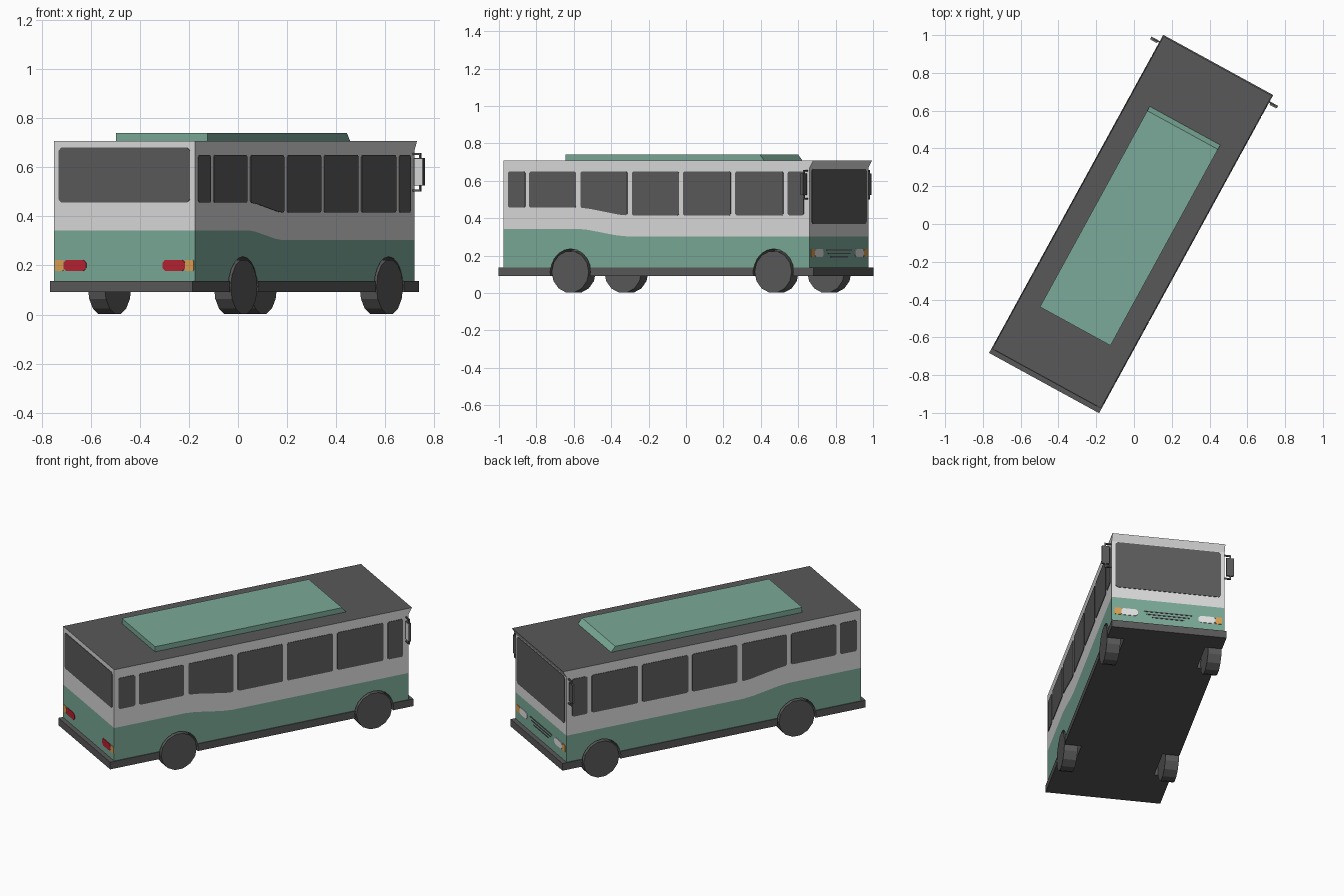
import bpy, bmesh
from math import radians
from mathutils import Matrix, Vector

cube = bpy.data.objects.get("Cube")
if cube:
    bpy.data.objects.remove(cube, do_unlink=True)

# Whole vehicle is turned about z; parts are built with +y forward, +x to the side
PLACE = Matrix.Translation((-0.015, 0, 0)) @ Matrix.Rotation(radians(-28.7), 4, 'Z')
HALF_W, HALF_L = 0.327, 0.932
BASE_TOP, ROOF = 0.137, 0.708


def material(name, rgb):
    lin = [((c / 255 + 0.055) / 1.055) ** 2.4 for c in rgb] + [1]
    m = bpy.data.materials.new(name)
    m.use_nodes = True
    m.diffuse_color = lin
    node = next(n for n in m.node_tree.nodes if n.type == 'BSDF_PRINCIPLED')
    node.inputs["Base Color"].default_value = lin
    return m


WHITE = material("white paint", (218, 218, 218))
TEAL = material("teal paint", (122, 170, 152))
DARK = material("dark grey", (89, 89, 89))
GLASS = material("window glass", (91, 91, 91))
RED = material("red lamp", (183, 34, 50))
ORANGE = material("orange lamp", (220, 160, 82))
LAMP = material("clear lamp", (228, 228, 228))


def finish(name, bm, *mats):
    bmesh.ops.recalc_face_normals(bm, faces=bm.faces)
    mesh = bpy.data.meshes.new(name)
    bm.to_mesh(mesh)
    bm.free()
    for m in mats:
        mesh.materials.append(m)
    obj = bpy.data.objects.new(name, mesh)
    bpy.context.collection.objects.link(obj)
    obj.matrix_world = PLACE
    return obj


def prism(name, pts, push, *mats):
    """Polygon of 3D points extruded along a vector."""
    bm = bmesh.new()
    face = bm.faces.new([bm.verts.new(p) for p in pts])
    new = bmesh.ops.extrude_face_region(bm, geom=[face], use_keep_orig=True)["geom"]
    bmesh.ops.translate(bm, vec=push, verts=[v for v in new if isinstance(v, bmesh.types.BMVert)])
    return finish(name, bm, *mats)


def across(name, profile, half, *mats):
    """Side profile (y, z) extruded over the full width."""
    return prism(name, [(-half, y, z) for y, z in profile], (2 * half, 0, 0), *mats)


def box(name, x, y, z, mat):
    return prism(name, [(x[0], y[0], z[0]), (x[1], y[0], z[0]), (x[1], y[1], z[0]), (x[0], y[1], z[0])],
                 (0, 0, z[1] - z[0]), mat)


def clip_corners(pts, r):
    """Replace each corner by two points a little along its edges."""
    out = []
    for i, p in enumerate(pts):
        p = Vector(p)
        for q in (pts[i - 1], pts[(i + 1) % len(pts)]):
            out.append(p + (Vector(q) - p).normalized() * r)
    return out


def side_plate(name, side, pts, mat):
    prism(name, [(side * (HALF_W - 0.001), y, z) for y, z in clip_corners(pts, 0.008)],
          (side * 0.004, 0, 0), mat)


def end_plate(name, end, x, z, mat, clip=0.004):
    pts = [(x[0], z[0]), (x[1], z[0]), (x[1], z[1]), (x[0], z[1])]
    prism(name, [(a, end * (HALF_L - 0.001), b) for a, b in clip_corners(pts, clip)],
          (0, end * 0.004, 0), mat)


def cylinder(name, x0, x1, y, z, r, sides, mat):
    bm = bmesh.new()
    bmesh.ops.create_cone(bm, cap_ends=True, segments=sides, radius1=r, radius2=r, depth=abs(x1 - x0),
                          matrix=Matrix.Translation(((x0 + x1) / 2, y, z)) @ Matrix.Rotation(radians(90), 4, 'Y'))
    return finish(name, bm, mat)


# Body: teal lower half and white upper half share a stepped waistline
waist = [(HALF_L, 0.303), (-0.185, 0.303), (-0.25, 0.309), (-0.42, 0.338), (-0.48, 0.343), (-HALF_L, 0.343)]
lower = across("lower_body", [(-HALF_L, BASE_TOP - 0.004), (HALF_L, BASE_TOP - 0.004)] + waist, HALF_W, TEAL)
upper = across("upper_body", waist + [(-HALF_L, ROOF), (HALF_L + 0.022, ROOF), (HALF_L, 0.668)],
               HALF_W, WHITE, DARK)
for f in upper.data.polygons:
    if f.normal.z > 0.9 and f.center.z > 0.7:
        f.material_index = 1

# Bumper skirt and floor
skirt = box("skirt_and_floor", (-0.332, 0.332), (-0.96, 0.96), (0.092, BASE_TOP), DARK)

# Roof unit with a sloping front
across("roof_unit", [(-0.617, ROOF - 0.002), (0.595, ROOF - 0.002), (0.567, 0.74), (-0.617, 0.74)], 0.213, TEAL)

# Wheels and their wells
for side, side_name in ((1, "right"), (-1, "left")):
    for y, end_name in ((0.713, "front"), (-0.524, "rear")):
        cutter = cylinder("well_cutter", side * 0.235, side * 0.37, y, 0.113, 0.123, 20, DARK)
        for body in (lower, skirt):
            mod = body.modifiers.new("wheel_well", 'BOOLEAN')
            mod.operation = 'DIFFERENCE'
            mod.solver = 'EXACT'
            mod.material_mode = 'TRANSFER'
            mod.object = cutter
            bpy.context.view_layer.objects.active = body
            bpy.ops.object.modifier_apply(modifier=mod.name)
        bpy.data.objects.remove(cutter, do_unlink=True)
        cylinder(f"{end_name}_{side_name}_wheel", side * 0.254, side * 0.332, y, 0.113, 0.113, 14, DARK)

# Side windows: sills drop from the rear towards the front
spans = [(-0.905, -0.80), (-0.775, -0.49), (-0.463, -0.178), (-0.15, 0.137),
         (0.162, 0.453), (0.48, 0.773), (0.80, 0.897)]
HIGH, LOW, HEAD = 0.456, 0.415, 0.65
for side, side_name in ((1, "right"), (-1, "left")):
    for i, (a, b) in enumerate(spans):
        sill_a = HIGH if i < 3 else LOW
        sill_b = HIGH if i < 2 else LOW
        sill = [(a, sill_a), (b, sill_b)]
        if i == 2:
            sill = [(a, HIGH), (a + 0.06, HIGH - 0.006), (b - 0.05, LOW + 0.004), (b, LOW)]
        side_plate(f"{side_name}_window_{i + 1}", side, sill + [(b, HEAD), (a, HEAD)], GLASS)

# Windscreen and rear window
end_plate("windscreen", 1, (-0.305, 0.305), (0.37, 0.664), GLASS, 0.012)
end_plate("rear_window", -1, (-0.305, 0.305), (0.457, 0.68), GLASS, 0.012)

# Lamps on both ends
for side, side_name in ((1, "right"), (-1, "left")):
    def lamp(name, end, inner, outer, z, mat, clip):
        end_plate(f"{side_name}_{name}", end, (side * inner, side * outer), z, mat, clip)
    lamp("headlamp", 1, 0.175, 0.272, (0.193, 0.235), LAMP, 0.012)
    lamp("front_indicator", 1, 0.272, 0.312, (0.193, 0.235), ORANGE, 0.004)
    lamp("tail_lamp", -1, 0.177, 0.283, (0.178, 0.222), RED, 0.012)
    lamp("rear_indicator", -1, 0.283, 0.322, (0.178, 0.222), ORANGE, 0.003)

# Grille slots, shorter towards the bottom
for i, half in enumerate((0.14, 0.125, 0.095)):
    z = 0.23 - i * 0.018
    end_plate(f"grille_slot_{i + 1}", 1, (-half, half), (z - 0.003, z + 0.003), DARK, 0.002)

# Mirrors: bracket, dark housing, pale glass facing the rear
for side, side_name in ((1, "right"), (-1, "left")):
    def span(a, b):
        return (side * a, side * b)
    for z, part in ((0.655, "upper"), (0.505, "lower")):
        box(f"{side_name}_mirror_{part}_arm", span(0.32, 0.366), (0.914, 0.922), (z - 0.004, z + 0.004), DARK)
    box(f"{side_name}_mirror_post", span(0.358, 0.366), (0.914, 0.922), (0.505, 0.655), DARK)
    box(f"{side_name}_mirror_housing", span(0.339, 0.382), (0.908, 0.922), (0.525, 0.639), DARK)
    box(f"{side_name}_mirror_glass", span(0.342, 0.379), (0.905, 0.909), (0.529, 0.635), WHITE)
